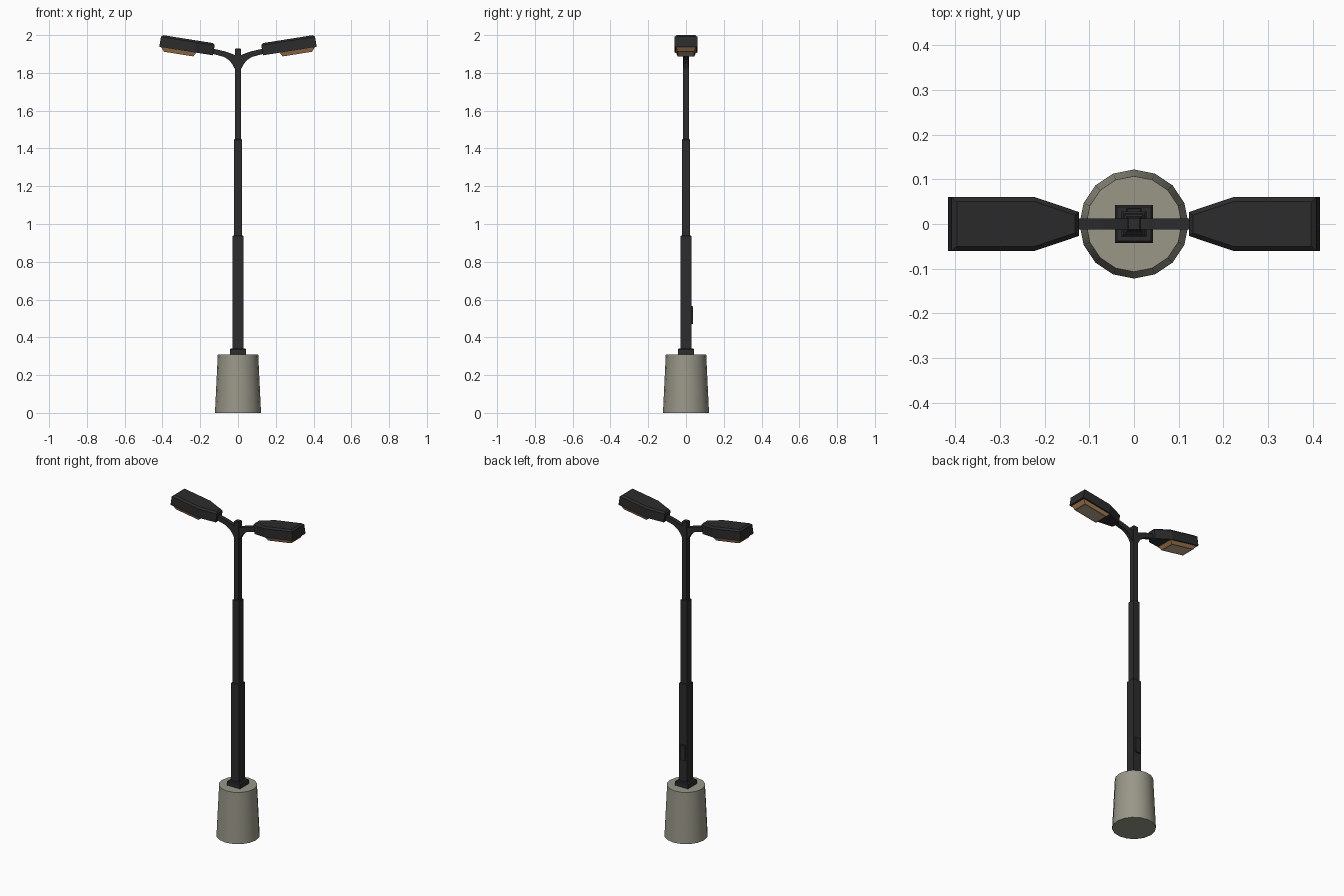
import bpy, bmesh
from math import radians
from mathutils import Matrix

if "Cube" in bpy.data.objects:
    bpy.data.objects.remove(bpy.data.objects["Cube"])


def material(name, rgb):
    m = bpy.data.materials.new(name)
    m.use_nodes = True
    m.diffuse_color = (*rgb, 1)
    m.node_tree.nodes["Principled BSDF"].inputs["Base Color"].default_value = (*rgb, 1)
    return m


METAL = material("dark metal", (0.025, 0.025, 0.026))
CONCRETE = material("concrete", (0.32, 0.31, 0.245))
AMBER = material("amber lens rim", (0.33, 0.18, 0.075))
GLOW = material("warm lens", (0.52, 0.42, 0.29))


def add(name, bm, mats, mirror=False):
    bmesh.ops.recalc_face_normals(bm, faces=bm.faces)
    me = bpy.data.meshes.new(name)
    bm.to_mesh(me)
    bm.free()
    for m in mats:
        me.materials.append(m)
    ob = bpy.data.objects.new(name, me)
    bpy.context.collection.objects.link(ob)
    if mirror:
        ob.modifiers.new("Mirror", "MIRROR")
    return ob


def prism(bm, bottom, top):
    """Closed solid between two matching loops of points."""
    a = [bm.verts.new(p) for p in bottom]
    b = [bm.verts.new(p) for p in top]
    n = len(a)
    bm.faces.new(a)
    bm.faces.new(b)
    for i in range(n):
        j = (i + 1) % n
        bm.faces.new((a[i], a[j], b[j], b[i]))


def bevel_top(bm, z, size):
    edges = [e for e in bm.edges if all(v.co.z > z - 1e-5 for v in e.verts)]
    bmesh.ops.bevel(bm, geom=edges, offset=size, segments=1, affect="EDGES")


def block(name, hx, hy, z0, z1, bevel=0.004, y=0):
    bm = bmesh.new()
    loop = [(-hx, y - hy), (hx, y - hy), (hx, y + hy), (-hx, y + hy)]
    prism(bm, [(*p, z0) for p in loop], [(*p, z1) for p in loop])
    bevel_top(bm, z1, bevel)
    return add(name, bm, [METAL])


# Concrete footing
bm = bmesh.new()
bmesh.ops.create_cone(bm, cap_ends=True, segments=16, radius1=0.122,
                      radius2=0.107, depth=0.31, matrix=Matrix.Translation((0, 0, 0.155)))
footing = add("concrete_base", bm, [CONCRETE])
bpy.context.view_layer.objects.active = footing
footing.select_set(True)
bpy.ops.object.shade_smooth_by_angle(angle=radians(35))
footing.select_set(False)

# Square mounting plate and stepped pole
block("mounting_plate", 0.043, 0.043, 0.31, 0.34, 0.005)
block("lower_pole", 0.028, 0.028, 0.33, 0.94)
block("middle_pole", 0.021, 0.021, 0.93, 1.45)
block("upper_pole", 0.016, 0.016, 1.44, 1.93)

# Service hatch on the rear of the pole
block("service_hatch", 0.017, 0.005, 0.47, 0.565, 0.002, y=0.031)

# Curved side arms
outline = [(0, 1.80), (0.016, 1.82), (0.03, 1.846), (0.047, 1.867), (0.075, 1.885),
           (0.14, 1.902), (0.14, 1.93), (0.07, 1.914), (0.035, 1.902), (0, 1.888)]
bm = bmesh.new()
prism(bm, [(x, -0.012, z) for x, z in outline], [(x, 0.012, z) for x, z in outline])
add("side_arms", bm, [METAL], True)

# Lamp parts are shaped flat, then tilted upward into place
tilt = Matrix.Translation((0.132, 0, 1.893)) @ Matrix.Rotation(radians(-9), 4, "Y")

# Flared lamp housings
plan = [(0, -0.027), (0.1, -0.06), (0.288, -0.06),
        (0.288, 0.06), (0.1, 0.06), (0, 0.027)]
bm = bmesh.new()
prism(bm, [(*p, 0) for p in plan], [(*p, 0.064) for p in plan])
bevel_top(bm, 0.064, 0.01)
bm.transform(tilt)
add("lamp_housings", bm, [METAL], True)

# Tapered lenses with a pale panel underneath
bm = bmesh.new()


def rect(u0, u1, h, z):
    return [(u0, -h, z), (u1, -h, z), (u1, h, z), (u0, h, z)]


prism(bm, rect(0.088, 0.28, 0.053, 0.002), rect(0.103, 0.26, 0.045, -0.022))
bm.normal_update()
under = min(bm.faces, key=lambda f: f.calc_center_median().z)
bmesh.ops.inset_region(bm, faces=[under], thickness=0.01)
under.material_index = 1
bm.transform(tilt)
add("lamp_lenses", bm, [AMBER, GLOW], True)
